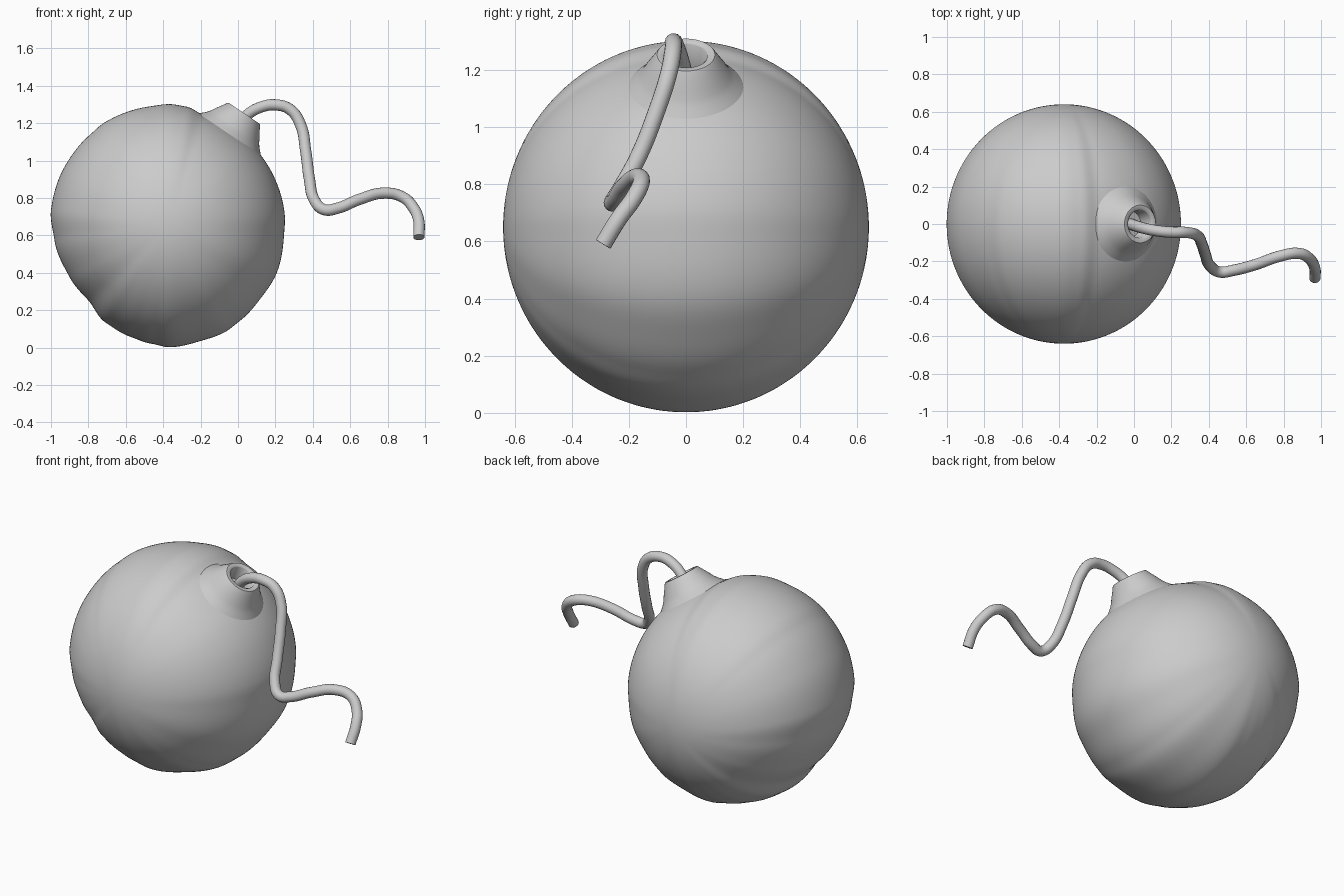
import bpy, bmesh, math
from mathutils import Vector

if "Cube" in bpy.data.objects:
    bpy.data.objects.remove(bpy.data.objects["Cube"])

CENTRE = Vector((-0.375, 0, 0.65))
AXIS = Vector((0.56, 0, 0.828)).normalized()


def finish(bm, name, angle):
    bmesh.ops.recalc_face_normals(bm, faces=bm.faces)
    me = bpy.data.meshes.new(name)
    bm.to_mesh(me)
    bm.free()
    ob = bpy.data.objects.new(name, me)
    bpy.context.collection.objects.link(ob)
    bpy.ops.object.select_all(action='DESELECT')
    ob.select_set(True)
    bpy.context.view_layer.objects.active = ob
    bpy.ops.object.shade_smooth_by_angle(angle=math.radians(angle))
    return ob


# Uneven outline of the ball: (angle in the xz plane, radius)
OUTLINE = [(-173, .611), (-152, .592), (-137, .582), (-123, .614), (-109, .625),
           (-98, .635), (-89, .648), (-74, .639), (-62, .644), (-53, .637),
           (-37, .629), (-25, .634), (-4, .623), (6, .628), (24, .626), (40, .625),
           (56, .622), (72, .623), (81, .646), (89, .652), (98, .647), (108, .648),
           (122, .649), (130, .642), (150, .637), (172, .631), (187, .611)]


def outline_radius(deg):
    if deg < -173:
        deg += 360
    for (a, ra), (b, rb) in zip(OUTLINE, OUTLINE[1:]):
        if a <= deg <= b:
            t = (deg - a) / (b - a)
            return ra + (rb - ra) * t * t * (3 - 2 * t)
    return 0.63


# Slightly hand-shaped ball
bm = bmesh.new()
bmesh.ops.create_icosphere(bm, subdivisions=6, radius=1)
for v in bm.verts:
    n = v.co.normalized()
    r = outline_radius(math.degrees(math.atan2(n.z, n.x)))
    w = 1 - n.y * n.y
    v.co = CENTRE + n * (0.64 + (r - 0.64) * w)
finish(bm, "bomb_body", 60)

# Flared neck with an open mouth, turned around the tilted axis
profile = [(.215, .575), (.19, .602), (.17, .622), (.155, .642), (.142, .665),
           (.122, .696), (.106, .722), (.101, .728), (.08, .728), (.074, .722),
           (.07, .63), (.0, .63)]
bm = bmesh.new()
verts = [bm.verts.new((r, 0, h)) for r, h in profile]
edges = [bm.edges.new(p) for p in zip(verts, verts[1:])]
bmesh.ops.spin(bm, geom=verts + edges, cent=(0, 0, 0), axis=(0, 0, 1),
               angle=math.tau, steps=64, use_duplicate=False)
bmesh.ops.remove_doubles(bm, verts=bm.verts, dist=1e-4)
rot = AXIS.to_track_quat('Z', 'Y')
for v in bm.verts:
    v.co = CENTRE + rot @ v.co
finish(bm, "neck", 50)

# Curly fuse
path = [(-.02, 0, 1.16), (.05, -.022, 1.245), (.12, -.036, 1.285), (.2, -.044, 1.298),
        (.28, -.045, 1.272), (.335, -.06, 1.19), (.362, -.105, 1.05),
        (.382, -.165, .90), (.408, -.225, .79), (.46, -.257, .738),
        (.53, -.248, .745), (.65, -.217, .793), (.78, -.172, .826),
        (.88, -.157, .805), (.94, -.187, .745), (.966, -.235, .68), (.967, -.29, .59)]
cu = bpy.data.curves.new("fuse", 'CURVE')
cu.dimensions = '3D'
cu.resolution_u = 8
cu.bevel_depth = 0.03
cu.bevel_resolution = 6
cu.use_fill_caps = True
sp = cu.splines.new('BEZIER')
sp.bezier_points.add(len(path) - 1)
for p, co in zip(sp.bezier_points, path):
    p.co = co
    p.handle_left_type = p.handle_right_type = 'AUTO'
fuse = bpy.data.objects.new("fuse", cu)
bpy.context.collection.objects.link(fuse)
